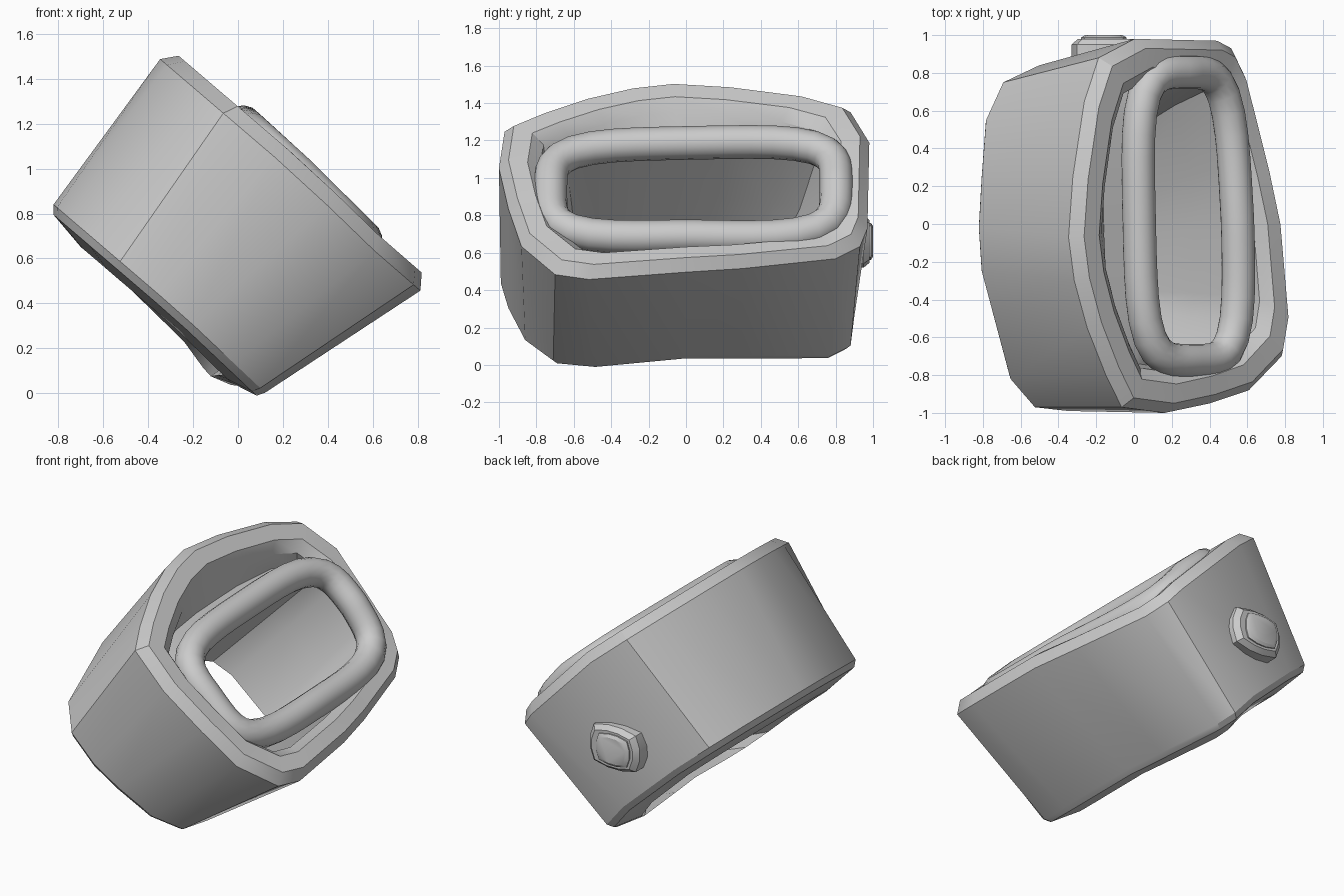
import bpy, bmesh, math
from mathutils import Vector

old = bpy.data.objects.get("Cube")
if old:
    bpy.data.objects.remove(old)

grey = bpy.data.materials.new("plain_grey")
grey.use_nodes = True
COLOUR = (0.6, 0.6, 0.6, 1)
grey.diffuse_color = COLOUR
grey.node_tree.nodes["Principled BSDF"].inputs["Base Color"].default_value = COLOUR

# Tilted frame: u runs down the open face, n points out of it
U, Y, N = Vector((.76, 0, -.65)), Vector((0, 1, 0)), Vector((.65, 0, .76))
MID = -.42


def place(u, y, n):
    return U * u + Y * y + N * n


def finish(bm, name, angle=30):
    bmesh.ops.recalc_face_normals(bm, faces=bm.faces)
    me = bpy.data.meshes.new(name)
    bm.to_mesh(me)
    bm.free()
    me.materials.append(grey)
    ob = bpy.data.objects.new(name, me)
    bpy.context.scene.collection.objects.link(ob)
    bpy.ops.object.select_all(action='DESELECT')
    ob.select_set(True)
    bpy.context.view_layer.objects.active = ob
    bpy.ops.object.shade_smooth_by_angle(angle=math.radians(angle))


def loft(bm, rings, wrap=False):
    rows = [[bm.verts.new(p) for p in r] for r in rings]
    pairs = list(zip(rows, rows[1:])) + ([(rows[-1], rows[0])] if wrap else [])
    for a, b in pairs:
        for i in range(len(a)):
            j = (i + 1) % len(a)
            bm.faces.new((a[i], a[j], b[j], b[i]))
    return rows


# Body outlines (u, y) at the open rim and at the narrower base
rim = [(-1.23, -.07), (-1.2, .25), (-1.12, .65), (-1.02, .88), (-.77, .98),
       (-.14, .97), (-.02, .93), (.07, .8), (.2, .3), (.26, 0), (.32, -.52),
       (.28, -.7), (.05, -.88), (-.24, -.95), (-.56, -1), (-.86, -.97),
       (-.97, -.8), (-1.1, -.55), (-1.19, -.3)]
base = [(-1.17, -.02), (-1.15, .25), (-1.12, .55), (-1, .75), (-.75, .84),
        (-.3, .9), (-.1, .88), (-.03, .78), (0, .3), (.02, 0), (.09, -.5),
        (.06, -.71), (-.1, -.86), (-.35, -.95), (-.55, -.99), (-.78, -.97),
        (-.95, -.82), (-1.08, -.45), (-1.15, -.25)]


def dip(u, y):
    """The open face and the base sag along +u and towards the back corner."""
    return (.03 + .07 * max(0, y / .8)) * min(1, max(0, (u - MID) / .5))


def shrink(loop, d, n, sag=1):
    """Move an outline inward by d and set it at height n."""
    return [place(MID + (u - MID) * (1 - d / .77), y * (1 - d / .98), n - sag * dip(u, y))
            for u, y in loop]


def rounded(angle, ru, ry, n, cy=0, slope=0):
    """Point on a rounded rectangle; slope lowers it towards +u and the back corner."""
    a, b = math.cos(angle), math.sin(angle)
    r = (a ** 4 + b ** 4) ** -.25
    y = b * r * ry + cy
    u = MID + .03 + a * r * ru - .03 * y
    return place(u, y, n - slope * (.03 * (u - MID) + .8 * dip(u, y)))


def opening(ru, ry, n, cy=0, slope=0):
    return [rounded(math.atan2(y / .98, (u - MID) / .77), ru, ry, n, cy, slope) for u, y in rim]


# Hollow body: bore, underside, outer wall, bevelled rim and recess
bm = bmesh.new()
loft(bm, [opening(.34, .75, .88, .03, 1), opening(.37, .68, .5), opening(.4, .56, .07, -.05),
          shrink(base, .22, .04, .8), shrink(base, .03, .07, .8), shrink(base, 0, .105, .8),
          shrink(rim, 0, .905), shrink(rim, .05, .97), shrink(rim, .15, .97),
          shrink(rim, .21, .915), opening(.5, .79, .78, .03, 1), opening(.38, .77, .8, .03, 1)])
finish(bm, "hollow_body")

# Padded tube around the opening
bm = bmesh.new()
count, sides, radius = 48, 14, .09
path = [rounded(math.tau * i / count, .36, .765, .91, .04, 1) for i in range(count)]
rings = []
for i, p in enumerate(path):
    out = (path[(i + 1) % count] - path[i - 1]).cross(N).normalized()
    rings.append([p + radius * (out * math.cos(t) + N * math.sin(t))
                  for t in (math.tau * k / sides for k in range(sides))])
loft(bm, rings, wrap=True)
finish(bm, "opening_cushion", 60)


# Back knob: chamfered block with a smaller cap
def knob(name, x, rx, rz, y0, y1, chamfer):
    bm = bmesh.new()
    rows = []
    for y, k in ((y0, 1), (y1 - chamfer, 1), (y1, .82)):
        ring = []
        for i in range(12):
            t = math.tau * (i + .5) / 12
            c, s = math.cos(t), math.sin(t)
            r = k * (c ** 4 + s ** 4) ** -.25
            ring.append(Vector((x + c * r * rx, y, .66 + s * r * rz)))
        rows.append(ring)
    bm.faces.new(loft(bm, rows)[-1])
    finish(bm, name)


knob("knob_base", -.15, .18, .14, .84, .98, .03)
knob("knob_cap", -.16, .12, .1, .9, 1, .012)
